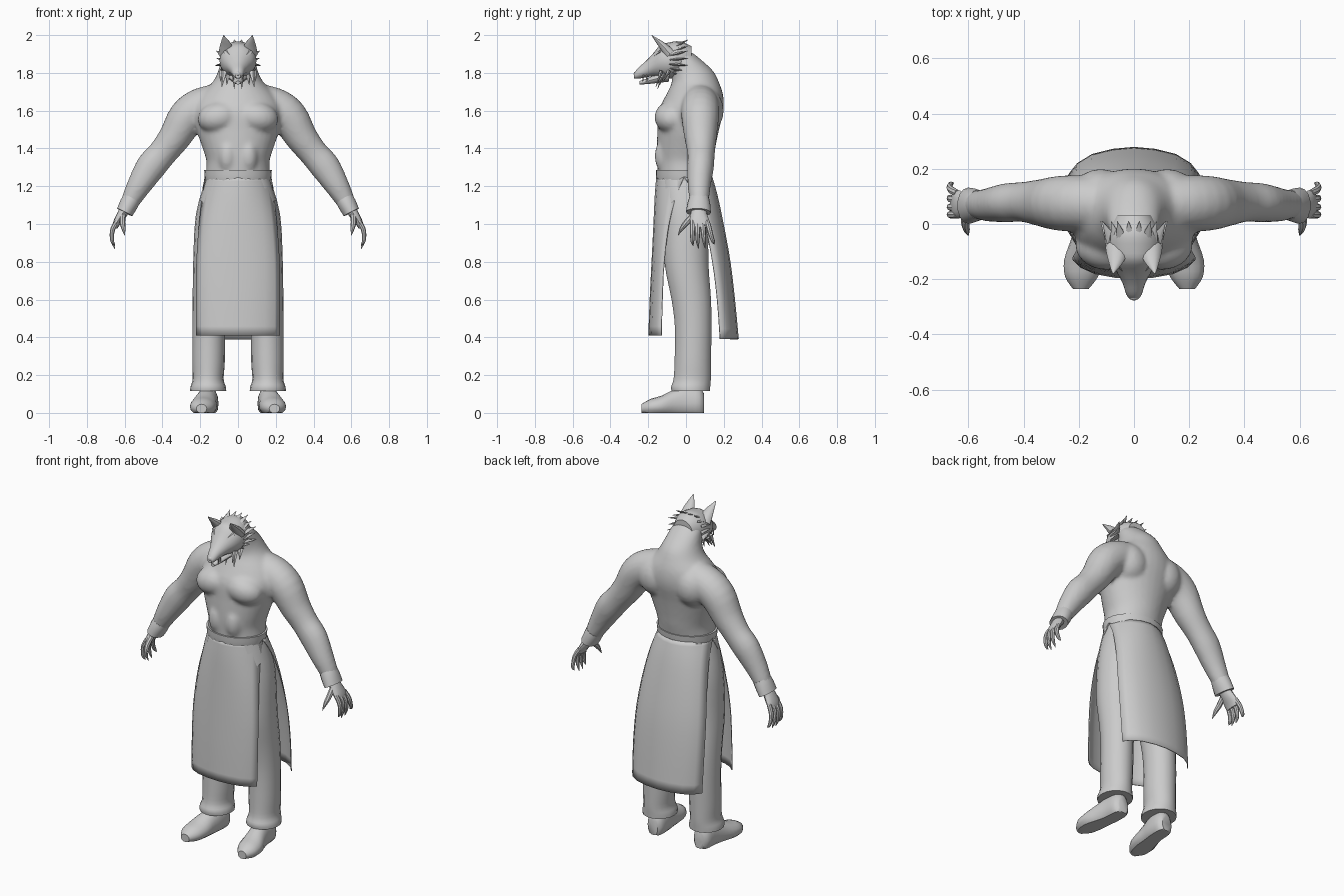
import bpy, bmesh, math
from mathutils import Vector, Matrix

grey = bpy.data.materials.new("plain grey")
grey.diffuse_color = (0.6, 0.6, 0.6, 1)
X, Y, Z = Vector((1, 0, 0)), Vector((0, 1, 0)), Vector((0, 0, 1))


def finish(bm, name, mirror=False, angle=40):
    """Turn a bmesh into a shaded object, optionally mirrored across x."""
    bmesh.ops.recalc_face_normals(bm, faces=bm.faces)
    me = bpy.data.meshes.new(name)
    bm.to_mesh(me)
    bm.free()
    me.materials.append(grey)
    for p in me.polygons:
        p.use_smooth = True
    me.set_sharp_from_angle(angle=math.radians(angle))
    ob = bpy.data.objects.new(name, me)
    bpy.context.collection.objects.link(ob)
    if mirror:
        ob.modifiers.new("mirror", 'MIRROR').use_mirror_merge = False
    return ob


def spline(rows, steps):
    """Catmull-Rom interpolation of number rows."""
    rows = [Vector(r) for r in rows]
    out = []
    for i in range(len(rows) - 1):
        b, c = rows[i], rows[i + 1]
        a = rows[i - 1] if i else b
        d = rows[i + 2] if i + 2 < len(rows) else c
        for k in range(steps):
            t = k / steps
            out.append(b + (c - a) * (t / 2)
                       + (a * 2 - b * 5 + c * 4 - d) * (t * t / 2)
                       + (b * 3 - a - c * 3 + d) * (t ** 3 / 2))
    return out + [rows[-1]]


def loft(bm, rows, axis=None, ref=X, seg=16, steps=3, floor=None):
    """Skin elliptical rings (x, y, z, radius along ref, other radius)."""
    rows = spline(rows, steps)
    pts = [Vector(r[:3]) for r in rows]
    rings = []
    for i, r in enumerate(rows):
        t = axis or (pts[min(i + 1, len(pts) - 1)] - pts[max(i - 1, 0)]).normalized()
        u = (ref - t * ref.dot(t)).normalized()
        v = t.cross(u)
        ring = []
        for k in range(seg):
            a = 2 * math.pi * k / seg
            p = pts[i] + u * (r[3] * math.cos(a)) + v * (r[4] * math.sin(a))
            if floor is not None:
                p.z = max(p.z, floor)
            ring.append(bm.verts.new(p))
        rings.append(ring)
    for a, b in zip(rings, rings[1:]):
        for k in range(seg):
            j = (k + 1) % seg
            bm.faces.new((a[k], a[j], b[j], b[k]))
    bm.faces.new(rings[0][::-1])
    bm.faces.new(rings[-1])


def ball(bm, pos, size, rot=0):
    m = Matrix.Translation(pos) @ Matrix.Rotation(rot, 4, 'Y') @ Matrix.Diagonal((*size, 1))
    bmesh.ops.create_icosphere(bm, subdivisions=3, radius=1, matrix=m)


def spike(bm, base, tip, r, flat=0.5):
    loft(bm, [(*base, r, r * flat), (*tip, 0.001, 0.001)], seg=5, steps=1)


# bare torso, neck and arms fused into one skin
bm = bmesh.new()
loft(bm, [(0, -.015, 1.18, .160, .130), (0, -.012, 1.25, .170, .137), (0, -.005, 1.33, .167, .148),
          (0, 0, 1.40, .187, .155), (0, .012, 1.50, .220, .163), (0, .027, 1.60, .235, .172),
          (0, .045, 1.68, .200, .152), (0, .050, 1.75, .135, .125), (0, .032, 1.81, .105, .112),
          (0, -.005, 1.87, .090, .085), (0, -.03, 1.91, .070, .060)], axis=Z, seg=32)
for s in (1, -1):
    loft(bm, [(s * .08, .07, 1.645, .10, .10), (s * .19, .075, 1.62, .102, .103),
              (s * .27, .075, 1.565, .10, .10), (s * .335, .077, 1.46, .086, .086),
              (s * .40, .08, 1.375, .073, .077), (s * .46, .077, 1.305, .071, .080),
              (s * .52, .07, 1.21, .062, .066), (s * .565, .07, 1.13, .052, .052),
              (s * .59, .07, 1.08, .045, .040)], ref=Y, seg=20)
    ball(bm, (s * .10, -.075, 1.565), (.115, .092, .085), s * .2)    # chest
    ball(bm, (s * .055, -.10, 1.36), (.055, .066, .10))              # belly
    ball(bm, (s * .12, .10, 1.60), (.11, .10, .12))                  # shoulder blade
    ball(bm, (s * .13, .065, 1.675), (.12, .085, .062), s * .35)     # neck slope
body = finish(bm, "bare_torso")
rm = body.modifiers.new("fuse", 'REMESH')
rm.mode, rm.voxel_size, rm.use_smooth_shade = 'VOXEL', 0.012, True
sm = body.modifiers.new("soften", 'SMOOTH')
sm.iterations, sm.factor = 5, 0.5

# waistband
bm = bmesh.new()
loft(bm, [(0, -.012, 1.225, .172, .142), (0, -.012, 1.25, .176, .146), (0, -.011, 1.285, .179, .149)],
     axis=Z, seg=28)
finish(bm, "waistband")

# trousers with flared hems
bm = bmesh.new()
loft(bm, [(.085, -.01, 1.24, .085, .115), (.115, 0, 1.05, .108, .12), (.133, .002, .80, .104, .118),
          (.148, .028, .60, .092, .106), (.154, .038, .45, .087, .098), (.156, .036, .27, .086, .098),
          (.158, .033, .18, .082, .100), (.158, .025, .14, .093, .105), (.158, .025, .115, .096, .103)],
     axis=Z, seg=18)
finish(bm, "trouser_leg", mirror=True)

# flat-soled shoes
bm = bmesh.new()
loft(bm, [(.155, .096, .045, .030, .055), (.157, .07, .05, .052, .085), (.16, 0, .05, .056, .095),
          (.17, -.06, .045, .060, .080), (.183, -.13, .035, .070, .056), (.19, -.19, .030, .060, .043),
          (.193, -.236, .022, .028, .024)], axis=Y, floor=0)
finish(bm, "shoe", mirror=True)


def panel(name, rows):
    """Hanging cloth: rows of (z, half width, edge y, centre y)."""
    bm = bmesh.new()
    grid = []
    for z, w, ye, yc in spline(rows, 3):
        cols = [(-1, 0), (-.87, .4), (-.64, .74), (-.32, .93), (0, 1),
                (.32, .93), (.64, .74), (.87, .4), (1, 0)]
        grid.append([bm.verts.new((w * a, ye + (yc - ye) * b, z)) for a, b in cols])
    for a, b in zip(grid, grid[1:]):
        for k in range(len(a) - 1):
            bm.faces.new((a[k], a[k + 1], b[k + 1], b[k]))
    ob = finish(bm, name)
    so = ob.modifiers.new("cloth", 'SOLIDIFY')
    so.thickness, so.offset = 0.005, 0


panel("front_apron", [(1.25, .174, -.01, -.155), (1.15, .187, -.05, -.163), (1.0, .205, -.09, -.17),
                      (.80, .219, -.115, -.18), (.60, .222, -.125, -.19), (.41, .220, -.13, -.197)])
panel("back_apron", [(1.25, .174, -.01, .137), (1.15, .192, .05, .165), (1.0, .213, .10, .197),
                     (.80, .233, .14, .233), (.60, .238, .165, .257), (.39, .235, .18, .277)])

# cuffs
bm = bmesh.new()
loft(bm, [(.562, .07, 1.135, .054, .050), (.578, .068, 1.105, .061, .050), (.60, .066, 1.062, .066, .046)],
     ref=Y, seg=14, steps=2)
finish(bm, "cuff", mirror=True)

# clawed hands
bm = bmesh.new()
loft(bm, [(.59, .068, 1.09, .036, .028), (.615, .068, 1.05, .044, .026), (.64, .072, 1.01, .052, .02),
          (.652, .074, .98, .046, .014)], ref=Y, seg=12)
for y0, y1, low in ((.034, .034, .885), (.06, .062, .868), (.087, .097, .87), (.112, .145, .893)):
    loft(bm, [(.64, y0, 1.015, .013, .013), (.662, (y0 * 2 + y1) / 3, .975, .014, .013),
              (.668, (y0 + y1 * 2) / 3, .935, .012, .011), (.664, y1, .905, .009, .009),
              (.652, y1 + .004, low, .001, .001)], ref=Y, seg=8)
loft(bm, [(.61, .04, 1.045, .016, .016), (.612, .005, 1.01, .016, .015), (.607, -.02, .98, .012, .012),
          (.60, -.042, .94, .001, .001)], ref=Y, seg=8)
finish(bm, "hand", mirror=True)

# wolf head with long muzzle
bm = bmesh.new()
loft(bm, [(0, .03, 1.87, .065, .070), (0, -.03, 1.875, .092, .092), (0, -.09, 1.865, .098, .096),
          (0, -.135, 1.862, .086, .086), (0, -.175, 1.842, .062, .060), (0, -.215, 1.818, .041, .042),
          (0, -.255, 1.797, .028, .028), (0, -.274, 1.785, .014, .014)], axis=Y, seg=20)
ball(bm, (0, -.265, 1.795), (.016, .012, .013))
finish(bm, "head")

bm = bmesh.new()
loft(bm, [(0, -.09, 1.785, .060, .032), (0, -.16, 1.768, .040, .023), (0, -.21, 1.755, .026, .015),
          (0, -.245, 1.748, .012, .009)], axis=Y, seg=14)
finish(bm, "lower_jaw")

# ears, brows, fangs and cheek fur
bm = bmesh.new()
loft(bm, [(.060, -.085, 1.90, .044, .032), (.064, -.125, 1.945, .032, .020), (.071, -.157, 1.975, .016, .010),
          (.076, -.18, 1.998, .002, .002)], seg=10)
finish(bm, "ear", mirror=True)

bm = bmesh.new()
spike(bm, (.065, -.135, 1.915), (.018, -.195, 1.868), .016)
finish(bm, "brow", mirror=True)

bm = bmesh.new()
spike(bm, (.026, -.225, 1.795), (.027, -.228, 1.755), .006, 1)
spike(bm, (.022, -.205, 1.755), (.030, -.21, 1.80), .006, 1)
finish(bm, "fang", mirror=True)

bm = bmesh.new()
for i in range(9):
    a = math.radians(80 - i * 19)
    c, s = math.cos(a), math.sin(a)
    out = .125 if i % 2 else .112
    spike(bm, (.075 * c, -.075, 1.865 + .075 * s), (out * c, .01, 1.87 + out * s * .95), .030, .4)
for x, y, z in ((.085, -.16, 1.725), (.06, -.14, 1.735), (.095, -.12, 1.755), (.02, -.15, 1.715)):
    spike(bm, (x * .85, y + .03, 1.81), (x, y, z), .018, .6)
finish(bm, "cheek_fur", mirror=True)
